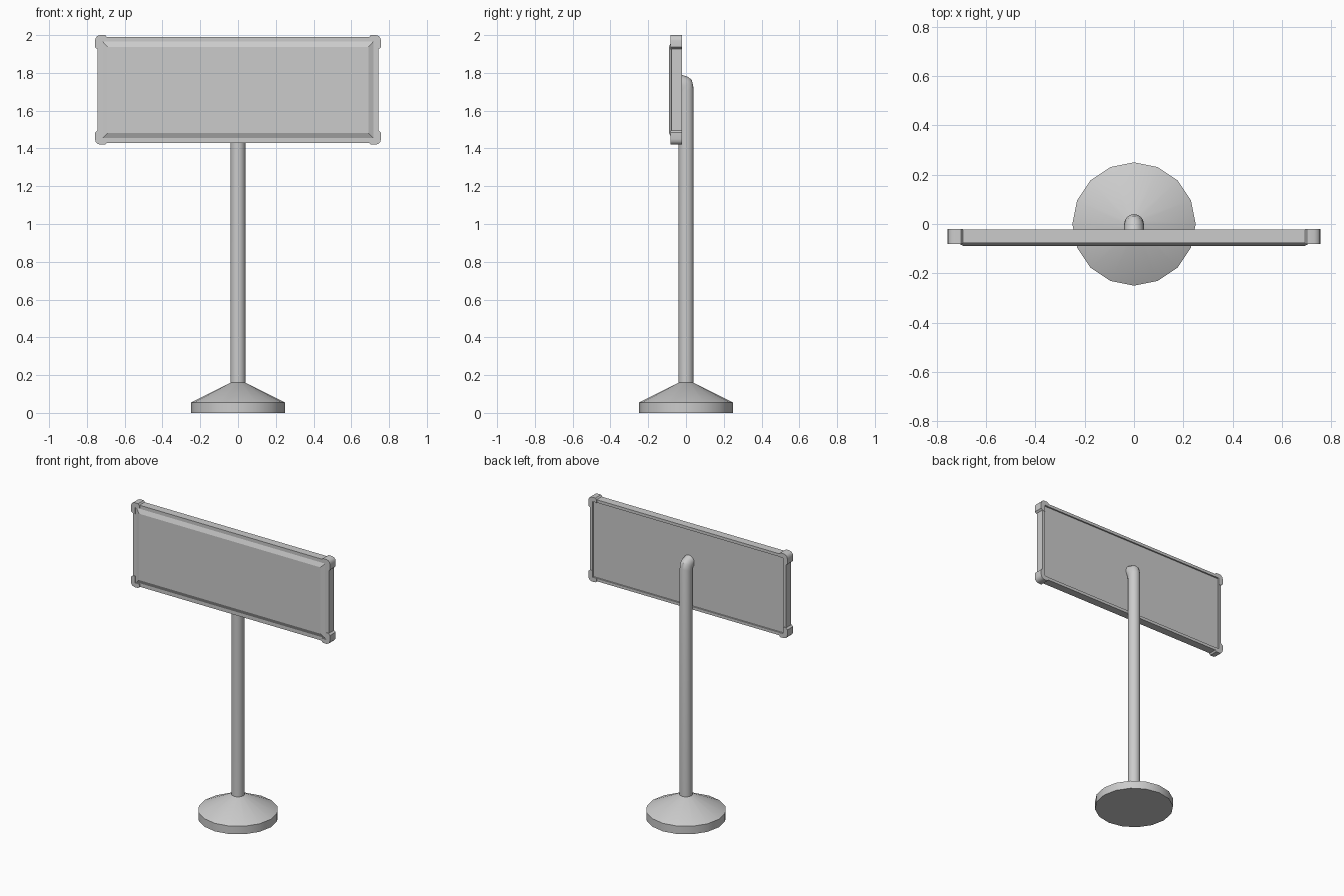
import bpy, bmesh, math

if "Cube" in bpy.data.objects:
    bpy.data.objects.remove(bpy.data.objects["Cube"])

SIDES = 16
CZ = 1.71  # centre height of the sign


def finish(name, bm, smooth=True):
    bmesh.ops.recalc_face_normals(bm, faces=bm.faces)
    me = bpy.data.meshes.new(name)
    bm.to_mesh(me)
    bm.free()
    ob = bpy.data.objects.new(name, me)
    bpy.context.collection.objects.link(ob)
    if smooth:
        bpy.ops.object.select_all(action='DESELECT')
        ob.select_set(True)
        bpy.context.view_layer.objects.active = ob
        bpy.ops.object.shade_smooth_by_angle(angle=math.radians(30))
    return ob


def loft(name, loops, smooth=True):
    """Skin a list of equal-length point loops and cap both ends."""
    bm = bmesh.new()
    rings = [[bm.verts.new(p) for p in loop] for loop in loops]
    for a, b in zip(rings, rings[1:]):
        n = len(a)
        for i in range(n):
            j = (i + 1) % n
            bm.faces.new((a[i], a[j], b[j], b[i]))
    bm.faces.new(rings[0])
    bm.faces.new(rings[-1])
    return finish(name, bm, smooth)


def ring(rx, front, back):
    """Circle across x, spanning two (y, z) points; may be tilted."""
    pts = []
    for i in range(SIDES):
        a = 2 * math.pi * i / SIDES
        t = (1 + math.sin(a)) / 2
        pts.append((rx * math.cos(a),
                    front[0] + (back[0] - front[0]) * t,
                    front[1] + (back[1] - front[1]) * t))
    return pts


def disc(r, z):
    return ring(r, (-r, z), (r, z))


def rect(hx, hz, y):
    return [(sx * hx, y, CZ + sz * hz)
            for sx, sz in ((-1, -1), (1, -1), (1, 1), (-1, 1))]


# Round foot with a conical top
loft("base", [disc(0.25, 0), disc(0.25, 0.055), disc(0.04, 0.16)])

# Pole with a short bend into the back of the sign
loft("pole", [
    disc(0.04, 0.15),
    ring(0.04, (-0.04, 1.68), (0.04, 1.72)),
    ring(0.04, (-0.04, 1.69), (0.031, 1.762)),
    ring(0.04, (-0.042, 1.70), (0.012, 1.778)),
    ring(0.04, (-0.045, 1.71), (-0.045, 1.797)),
])

# Sign board: recessed back, flat rim, raised bevelled front
loft("sign_board", [
    rect(0.725, 0.26, -0.032),
    rect(0.725, 0.26, -0.022),
    rect(0.745, 0.28, -0.022),
    rect(0.745, 0.28, -0.077),
    rect(0.717, 0.256, -0.077),
    rect(0.69, 0.228, -0.09),
], smooth=False)

# Rounded protectors wrapped around the four corners
profile = [(0.693, 0.278), (0.703, 0.29), (0.732, 0.29), (0.746, 0.284),
           (0.754, 0.274), (0.757, 0.26), (0.757, 0.226), (0.743, 0.214),
           (0.725, 0.214), (0.725, 0.26), (0.693, 0.26)]
for sx, side in ((-1, "left"), (1, "right")):
    for sz, level in ((-1, "lower"), (1, "upper")):
        loft(f"corner_{level}_{side}",
             [[(sx * x, y, CZ + sz * z) for x, z in profile]
              for y in (-0.02, -0.082)])
